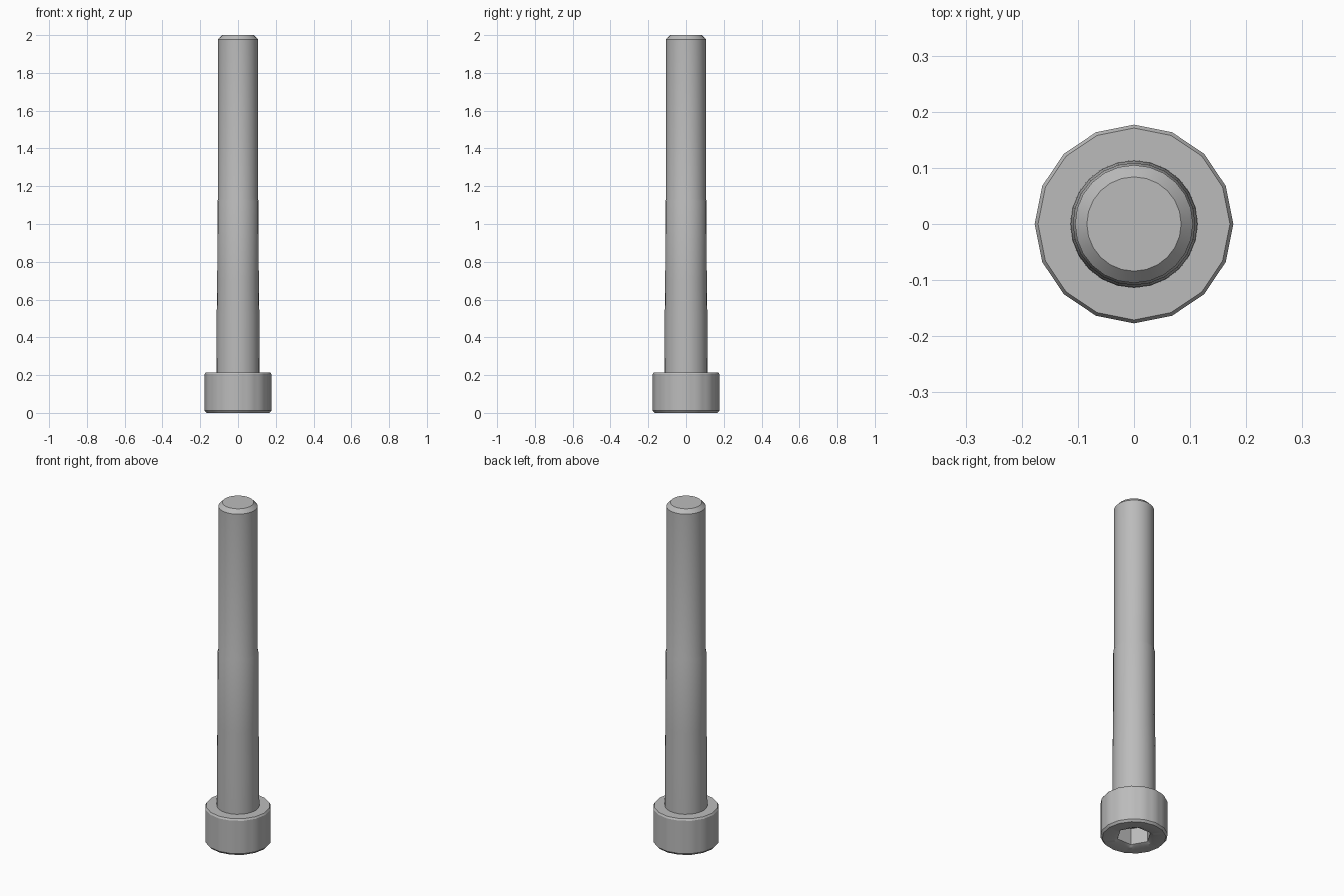
import bpy, bmesh, math

old = bpy.data.objects.get("Cube")
if old:
    bpy.data.objects.remove(old, do_unlink=True)

steel = bpy.data.materials.new("grey steel")
steel.use_nodes = True
grey = (0.5, 0.5, 0.5, 1)
steel.diffuse_color = grey
steel.node_tree.nodes["Principled BSDF"].inputs["Base Color"].default_value = grey

SEGMENTS = 48


def polygon_radius(radius, sides, angle):
    """Distance from the axis to a regular polygon's edge."""
    wedge = 2 * math.pi / sides
    return radius * math.cos(wedge / 2) / math.cos(angle % wedge - wedge / 2)


def loft(name, profile):
    """Join rings given as (corner radius, height, sides); cap both ends."""
    bm = bmesh.new()
    rings = []
    for radius, z, sides in profile:
        ring = []
        for i in range(SEGMENTS):
            a = 2 * math.pi * i / SEGMENTS
            r = polygon_radius(radius, sides, a)
            ring.append(bm.verts.new((r * math.cos(a), r * math.sin(a), z)))
        rings.append(ring)
    for low, high in zip(rings, rings[1:]):
        for i in range(SEGMENTS):
            j = (i + 1) % SEGMENTS
            bm.faces.new((low[i], low[j], high[j], high[i]))
    bm.faces.new(rings[0])
    bm.faces.new(rings[-1])
    bmesh.ops.recalc_face_normals(bm, faces=bm.faces)
    mesh = bpy.data.meshes.new(name)
    bm.to_mesh(mesh)
    bm.free()
    mesh.materials.append(steel)
    obj = bpy.data.objects.new(name, mesh)
    bpy.context.collection.objects.link(obj)
    bpy.ops.object.select_all(action='DESELECT')
    obj.select_set(True)
    bpy.context.view_layer.objects.active = obj
    bpy.ops.object.shade_smooth_by_angle(angle=math.radians(30))
    return obj


# Head: hexagonal socket floor, socket walls, flared mouth, rim, sides, top
loft("socket_head", [
    (0.03, 0.125, 6),
    (0.092, 0.105, 6),
    (0.092, 0.010, 6),
    (0.106, 0.0, 24),
    (0.167, 0.0, 16),
    (0.177, 0.012, 16),
    (0.177, 0.205, 16),
    (0.171, 0.215, 16),
    (0.10, 0.215, 24),
])

# Shaft: plain shank, slightly narrower upper length, chamfered tip
loft("shaft", [
    (0.114, 0.205, 24),
    (0.113, 0.52, 24),
    (0.110, 0.69, 24),
    (0.109, 1.12, 24),
    (0.105, 1.135, 24),
    (0.105, 1.978, 24),
    (0.084, 2.0, 24),
])
